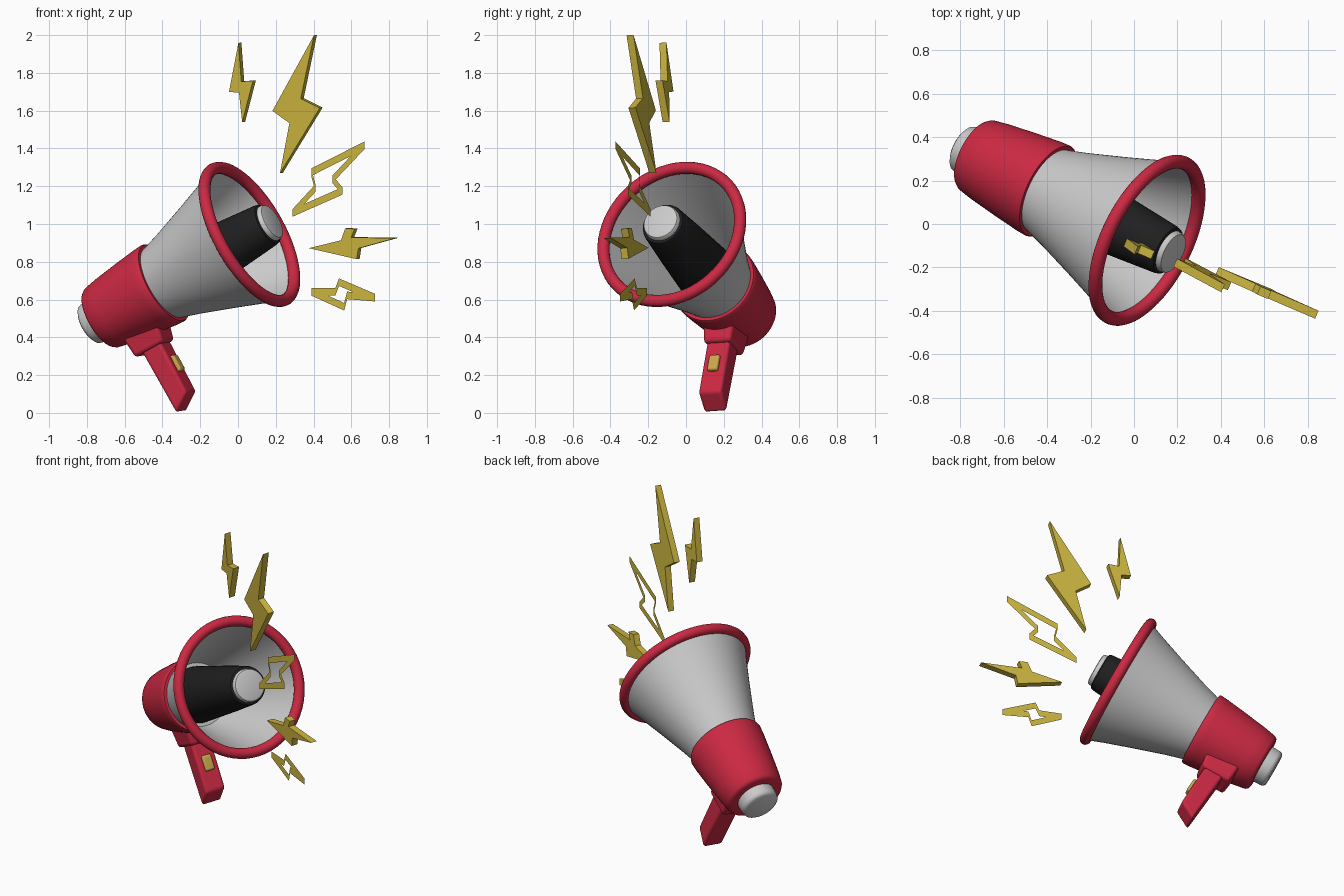
import bpy, bmesh, math
from mathutils import Vector, Matrix

if "Cube" in bpy.data.objects:
    bpy.data.objects.remove(bpy.data.objects["Cube"])

# Megaphone frame: local X = horn axis (forward), Z = up, origin at the mouth centre
ax = Vector((0.80, -0.40, 0.452)).normalized()
side = Vector((0, 0, 1)).cross(ax).normalized()
up = (ax.cross(side) - 0.07 * side).normalized()
side = up.cross(ax)
FRAME = Matrix((ax, side, up)).transposed().to_4x4()
FRAME.translation = Vector((0.06, -0.075, 0.945))


def material(name, col):
    m = bpy.data.materials.new(name)
    m.diffuse_color = (*col, 1)
    m.use_nodes = True
    m.node_tree.nodes["Principled BSDF"].inputs["Base Color"].default_value = m.diffuse_color
    return m


RED = material("red", (0.60, 0.022, 0.055))
BLACK = material("black", (0.014, 0.014, 0.014))
GOLD = material("gold", (0.60, 0.46, 0.05))
AMBER = material("amber", (0.60, 0.38, 0.07))


def finish(name, bm, mat=None, matrix=FRAME, smooth=True):
    bmesh.ops.recalc_face_normals(bm, faces=bm.faces)
    me = bpy.data.meshes.new(name)
    bm.to_mesh(me)
    bm.free()
    ob = bpy.data.objects.new(name, me)
    bpy.context.collection.objects.link(ob)
    ob.matrix_world = matrix
    if mat:
        me.materials.append(mat)
    if smooth:
        bpy.ops.object.select_all(action='DESELECT')
        ob.select_set(True)
        bpy.context.view_layer.objects.active = ob
        bpy.ops.object.shade_smooth_by_angle(angle=math.radians(40))
    return ob


def lathe(name, profile, mat=None, closed=False, steps=64):
    """Spin (axis position, radius) points around the horn axis."""
    bm = bmesh.new()
    vs = [bm.verts.new((x, 0, r)) for x, r in profile]
    es = [bm.edges.new(p) for p in zip(vs, vs[1:])]
    if closed:
        es.append(bm.edges.new((vs[-1], vs[0])))
    bmesh.ops.spin(bm, geom=vs + es, cent=(0, 0, 0), axis=(1, 0, 0),
                   angle=2 * math.pi, steps=steps)
    bmesh.ops.remove_doubles(bm, verts=bm.verts, dist=1e-5)
    return finish(name, bm, mat)


def block(name, bottom, top, mat, bevel):
    """Tapered block; each end is (x back, x front, half width, z back, z front)."""
    bm = bmesh.new()
    rings = []
    for xb, xf, w, zb, zf in (bottom, top):
        rings.append([bm.verts.new(p) for p in
                      ((xb, -w, zb), (xf, -w, zf), (xf, w, zf), (xb, w, zb))])
    lo, hi = rings
    bm.faces.new(lo)
    bm.faces.new(hi)
    for i in range(4):
        j = (i + 1) % 4
        bm.faces.new((lo[i], lo[j], hi[j], hi[i]))
    ob = finish(name, bm, mat)
    b = ob.modifiers.new("bevel", 'BEVEL')
    b.width, b.segments = bevel, 3
    return ob


# Horn shell with an inner wall
lathe("horn", [(-0.60, 0), (-0.60, 0.198), (-0.45, 0.242), (-0.25, 0.308),
               (-0.10, 0.360), (0, 0.398), (0, 0.382), (-0.10, 0.346),
               (-0.25, 0.294), (-0.45, 0.228), (-0.57, 0.19), (-0.57, 0)])

# Red rim ring around the mouth
lathe("mouth_rim", [(0.032 * math.cos(a), 0.395 + 0.032 * math.sin(a))
                    for a in [i * math.pi / 8 for i in range(16)]], RED, closed=True)

# Red rear housing with rounded back edge and front lip
lathe("rear_housing", [(-0.99, 0), (-0.99, 0.155), (-0.985, 0.170), (-0.970, 0.180),
                       (-0.90, 0.193), (-0.75, 0.213), (-0.62, 0.228),
                       (-0.575, 0.231), (-0.565, 0.226), (-0.565, 0.195)], RED)

# Grey cap at the back
lathe("back_cap", [(-0.97, 0.118), (-1.04, 0.116), (-1.055, 0.111),
                   (-1.064, 0.098), (-1.066, 0)])

# Black driver tube and its grey front cap
lathe("driver_tube", [(-0.58, 0.170), (-0.12, 0.138), (0.105, 0.119),
                      (0.122, 0.114), (0.127, 0.102), (0.127, 0)], BLACK)
lathe("driver_cap", [(0.11, 0.103), (0.142, 0.101), (0.152, 0.095), (0.156, 0.082), (0.156, 0)])

# Handle, mount and switch
block("handle_mount", (-0.875, -0.690, 0.078, -0.285, -0.285),
      (-0.890, -0.660, 0.095, -0.12, -0.12), RED, 0.018)
block("handle", (-0.806, -0.700, 0.066, -0.650, -0.582),
      (-0.835, -0.712, 0.066, -0.20, -0.20), RED, 0.016)
block("switch", (-0.73, -0.684, 0.030, -0.462, -0.455),
      (-0.73, -0.688, 0.030, -0.358, -0.365), AMBER, 0.010)


def bolt(name, pts, hollow=False):
    """Lightning bolt drawn in (x, z) on the shared slanted plane."""
    bm = bmesh.new()
    f = bm.faces.new([bm.verts.new((x, -0.43 * x - 0.06 * z, z)) for x, z in pts])
    if hollow:
        bmesh.ops.inset_individual(bm, faces=[f], thickness=0.012, use_even_offset=True)
        bmesh.ops.delete(bm, geom=[f], context='FACES_ONLY')
    ob = finish(name, bm, GOLD, Matrix.Identity(4), smooth=False)
    s = ob.modifiers.new("thickness", 'SOLIDIFY')
    s.thickness, s.offset = 0.04, 0
    return ob


# Lightning bolts fanned around the mouth
bolt("bolt_large", [(0.41, 2.0), (0.34, 1.665), (0.44, 1.615), (0.23, 1.27),
                    (0.28, 1.535), (0.19, 1.60)])
bolt("bolt_top_small", [(0.01, 1.96), (0.025, 1.755), (0.087, 1.76), (0.03, 1.54),
                        (0.013, 1.697), (-0.04, 1.70)])
bolt("bolt_upper_outline", [(0.67, 1.417), (0.50, 1.237), (0.552, 1.175), (0.288, 1.058),
                            (0.41, 1.19), (0.388, 1.274)], True)
bolt("bolt_right", [(0.842, 0.926), (0.645, 0.872), (0.636, 0.815), (0.383, 0.873),
                    (0.553, 0.915), (0.575, 0.978), (0.625, 0.975), (0.607, 0.93)])
bolt("bolt_lower_outline", [(0.726, 0.61), (0.578, 0.622), (0.562, 0.562), (0.388, 0.641),
                            (0.515, 0.641), (0.535, 0.692)], True)
